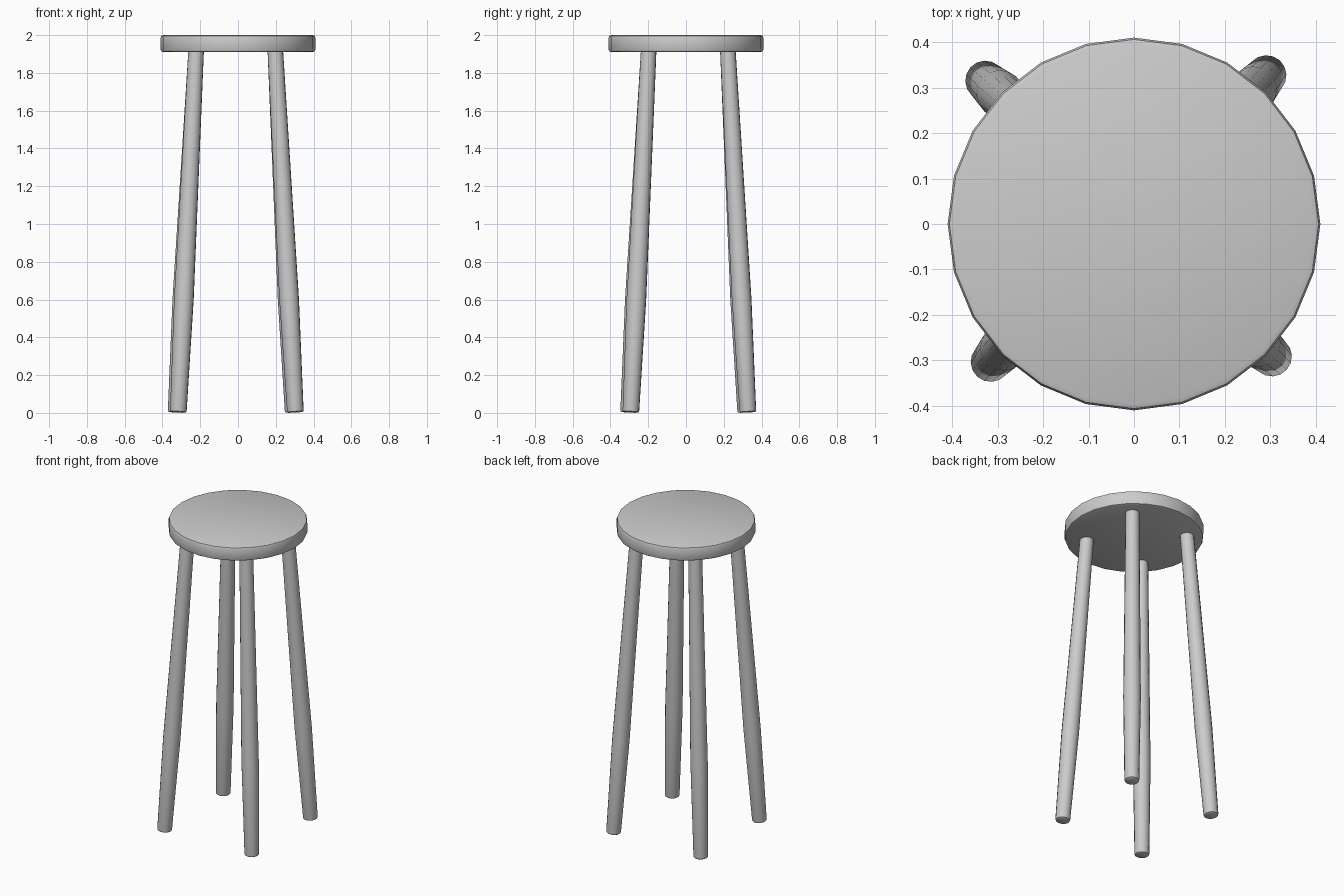
import bpy, bmesh, math
from mathutils import Vector, Matrix

if "Cube" in bpy.data.objects:
    bpy.data.objects.remove(bpy.data.objects["Cube"], do_unlink=True)

grey = bpy.data.materials.new("plain_grey")
grey.use_nodes = True
COLOUR = (0.6, 0.6, 0.6, 1)
grey.diffuse_color = COLOUR
grey.node_tree.nodes["Principled BSDF"].inputs["Base Color"].default_value = COLOUR


def turned(name, profile, sides, matrix):
    """Closed round part from (radius, height) pairs, placed by a matrix."""
    bm = bmesh.new()
    rings = []
    for radius, height in profile:
        angles = [2 * math.pi * i / sides for i in range(sides)]
        rings.append([bm.verts.new((radius * math.cos(a), radius * math.sin(a), height))
                      for a in angles])
    for low, high in zip(rings, rings[1:]):
        for i in range(sides):
            j = (i + 1) % sides
            bm.faces.new((low[i], low[j], high[j], high[i]))
    bm.faces.new(rings[0][::-1])
    bm.faces.new(rings[-1])
    bm.transform(matrix)
    mesh = bpy.data.meshes.new(name)
    bm.to_mesh(mesh)
    bm.free()
    mesh.materials.append(grey)
    obj = bpy.data.objects.new(name, mesh)
    bpy.context.collection.objects.link(obj)
    bpy.ops.object.select_all(action='DESELECT')
    obj.select_set(True)
    bpy.context.view_layer.objects.active = obj
    bpy.ops.object.shade_smooth_by_angle(angle=math.radians(40))
    return obj


# Round seat with softened rims
SEAT_R, BOTTOM, TOP = 0.41, 1.91, 2.0
seat_profile = [(SEAT_R - 0.014, BOTTOM), (SEAT_R - 0.004, BOTTOM + 0.004),
                (SEAT_R, BOTTOM + 0.014), (SEAT_R, TOP - 0.014),
                (SEAT_R - 0.004, TOP - 0.004), (SEAT_R - 0.014, TOP)]
turned("seat", seat_profile, 24, Matrix())

# Four splayed legs, widest a third of the way up
foot = Vector((0.304, 0.316, 0.0035))
head = Vector((0.209, 0.209, 1.93))
axis = head - foot
leg_profile = [(0.038, 0), (0.042, 0.003), (0.044, 0.012), (0.052, 0.6),
               (0.041, axis.length)]
tilt = Matrix.Translation(foot) @ axis.to_track_quat('Z', 'Y').to_matrix().to_4x4()
offset = Matrix.Translation((-0.012, 0.012, 0))
names = ["back_left_leg", "back_right_leg", "front_right_leg", "front_left_leg"]
for k, name in enumerate(names):
    turned(name, leg_profile, 16, offset @ Matrix.Rotation(k * math.pi / 2, 4, 'Z') @ tilt)
